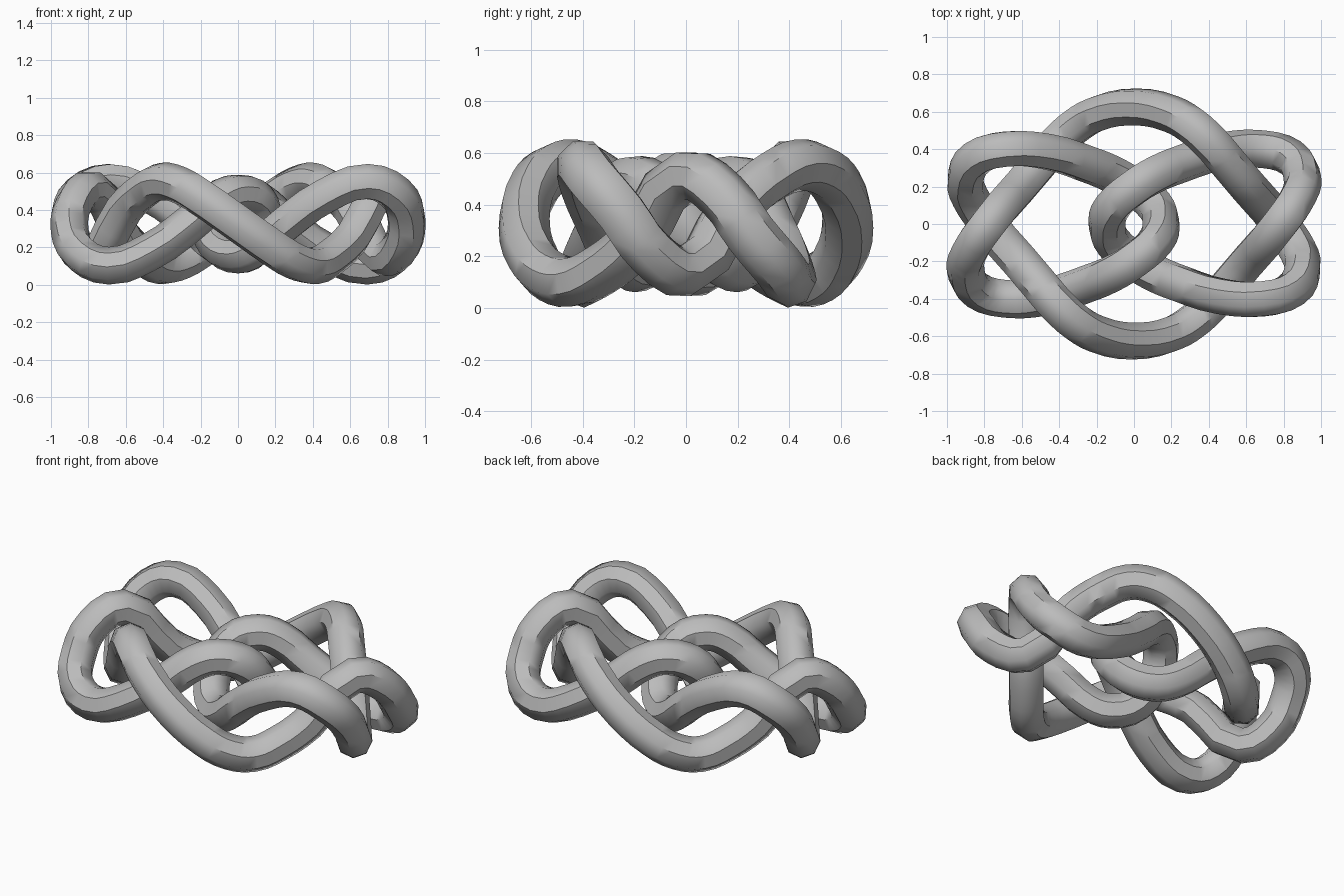
import bpy
import math
from mathutils import Vector

cube = bpy.data.objects.get("Cube")
if cube:
    bpy.data.objects.remove(cube, do_unlink=True)

RADIUS = 0.101
MID_HEIGHT = 0.327

# One quarter of the rope's centre line: front arc, right lobe, middle loop
quarter = [Vector(p) for p in (
    (0, -0.626, 0), (0.2, -0.588, -0.14), (0.31, -0.525, -0.205),
    (0.41, -0.435, -0.225), (0.5, -0.33, -0.18),
    (0.61, -0.2, -0.075), (0.78, 0, 0.183), (0.875, 0.14, 0.11),
    (0.9, 0.25, -0.04), (0.84, 0.355, -0.165), (0.69, 0.4, -0.225),
    (0.47, 0.388, -0.15), (0.25, 0.32, 0.005), (0.1, 0.257, 0.13),
    (0, 0.195, 0.165), (-0.11, 0.1, 0.12), (-0.145, 0, 0))]

# Half turns about x and then z complete the closed knot
half = quarter + [Vector((p.x, -p.y, -p.z)) for p in reversed(quarter[1:-1])]
path = half + [Vector((-p.x, -p.y, p.z)) for p in half]

# Eight-sided tube swept along the path
curve = bpy.data.curves.new("knot_rope", "CURVE")
curve.dimensions = "3D"
curve.twist_mode = "MINIMUM"
curve.bevel_depth = RADIUS
curve.bevel_resolution = 2
curve.resolution_u = 3
spline = curve.splines.new("BEZIER")
spline.bezier_points.add(len(path) - 1)
for knot, p in zip(spline.bezier_points, path):
    knot.co = p + Vector((0, 0, MID_HEIGHT))
    knot.handle_left_type = knot.handle_right_type = "AUTO"
spline.use_cyclic_u = True

rope = bpy.data.objects.new("knot_rope", curve)
bpy.context.collection.objects.link(rope)
bpy.ops.object.select_all(action="DESELECT")
rope.select_set(True)
bpy.context.view_layer.objects.active = rope
bpy.ops.object.convert(target="MESH")
rope = bpy.context.object
rope.name = "knot_rope"

# Plain grey finish
grey = bpy.data.materials.new("plain_grey")
grey.use_nodes = True
colour = (0.5, 0.5, 0.5, 1)
grey.diffuse_color = colour
grey.node_tree.nodes["Principled BSDF"].inputs["Base Color"].default_value = colour
rope.data.materials.clear()
rope.data.materials.append(grey)
bpy.ops.object.shade_smooth_by_angle(angle=math.radians(45))
